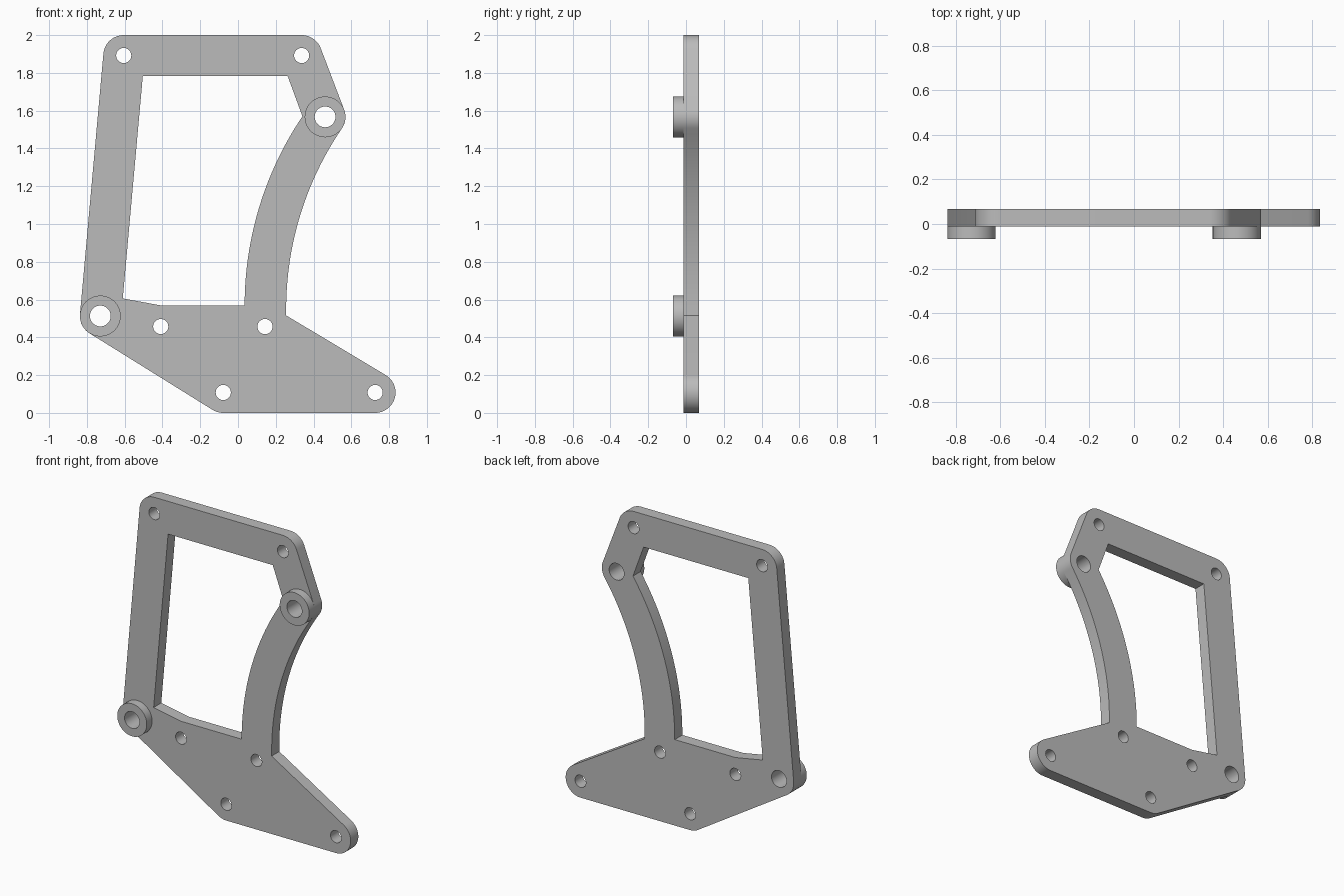
import bpy, bmesh
from math import sin, cos, acos, asin, atan2, hypot, pi, radians
from mathutils import Matrix

cube = bpy.data.objects.get("Cube")
if cube:
    bpy.data.objects.remove(cube, do_unlink=True)

grey = bpy.data.materials.new("plain_grey")
grey.use_nodes = True
colour = (0.5, 0.5, 0.5, 1)
grey.diffuse_color = colour
grey.node_tree.nodes["Principled BSDF"].inputs["Base Color"].default_value = colour


def circle(x, z, r, n=48):
    return [(x + r * cos(2 * pi * i / n), z + r * sin(2 * pi * i / n)) for i in range(n)]


def bow(x, z, radius, height, n=28):
    """Arc starting vertical at (x, z) and leaning to the right as it rises."""
    top = asin(height / radius)
    return [(x + radius * (1 - cos(top * i / n)), z + radius * sin(top * i / n))
            for i in range(n + 1)]


def belt(nodes):
    """Counter-clockwise outline around (x, z, radius) nodes joined by tangents."""
    normals = []
    for (x0, z0, r0), (x1, z1, r1) in zip(nodes, nodes[1:] + nodes[:1]):
        ratio = max(-1, min(1, (r0 - r1) / hypot(x1 - x0, z1 - z0)))
        normals.append(atan2(z1 - z0, x1 - x0) - acos(ratio))
    points = []
    for i, (x, z, r) in enumerate(nodes):
        if r == 0:
            points.append((x, z))
            continue
        start = normals[i - 1]
        sweep = (normals[i] - start) % (2 * pi)
        steps = max(3, int(sweep / radians(6)))
        for k in range(steps + 1):
            a = start + sweep * k / steps
            points.append((x + r * cos(a), z + r * sin(a)))
    return points


def slab(name, loops, y_front, y_back):
    """Extrude an outline with holes between two depths."""
    curve = bpy.data.curves.new(name + "_profile", 'CURVE')
    curve.dimensions = '2D'
    curve.fill_mode = 'BOTH'
    curve.extrude = (y_back - y_front) / 2
    for loop in loops:
        spline = curve.splines.new('POLY')
        spline.points.add(len(loop) - 1)
        for p, (x, z) in zip(spline.points, loop):
            p.co = (x, z, 0, 1)
        spline.use_cyclic_u = True
    helper = bpy.data.objects.new(name + "_helper", curve)
    mesh = bpy.data.meshes.new_from_object(helper)
    bpy.data.objects.remove(helper)
    bpy.data.curves.remove(curve)

    bm = bmesh.new()
    bm.from_mesh(mesh)
    bmesh.ops.remove_doubles(bm, verts=bm.verts, dist=0.0001)
    bm.transform(Matrix.Translation((0, (y_front + y_back) / 2, 0))
                 @ Matrix.Rotation(radians(90), 4, 'X'))
    bmesh.ops.recalc_face_normals(bm, faces=bm.faces)
    bm.to_mesh(mesh)
    bm.free()

    mesh.name = name
    mesh.materials.clear()
    mesh.materials.append(grey)
    obj = bpy.data.objects.new(name, mesh)
    bpy.context.collection.objects.link(obj)
    bpy.ops.object.select_all(action='DESELECT')
    obj.select_set(True)
    bpy.context.view_layer.objects.active = obj
    bpy.ops.object.shade_smooth_by_angle(angle=radians(30))
    return obj


R = 0.108                      # corner and boss radius
BOLT, PIVOT = 0.04, 0.055      # hole radii
FRONT, FACE, BACK = -0.068, -0.012, 0.068

# Hole positions
foot, toe = (-0.078, R), (0.726, R)
top_left, top_right = (-0.605, 1.892), (0.337, 1.892)
pivots = {"right_boss": (-0.729, 0.513), "left_boss": (0.461, 1.567)}
bolts = [foot, toe, top_left, top_right, (-0.409, 0.457), (0.143, 0.457)]

# Outer edge, with the concave side of the curved arm
arm_edge = [(x, z, 0) for x, z in bow(0.255, 0.55, 1.696, 0.956)[:-1]]
outer = belt([(*foot, R), (*toe, R), (0.255, 0.516, 0)] + arm_edge
             + [(*pivots["left_boss"], R), (*top_right, R), (*top_left, R),
                (*pivots["right_boss"], R)])

# Large window
window = bow(0.035, 0.569, 1.79, 1.001) + [
    (0.263, 1.783), (-0.504, 1.783), (-0.61, 0.606), (-0.409, 0.569)]

# Frame plate with window, bolt holes and pivot holes
slab("frame_plate",
     [outer, window] + [circle(*b, BOLT) for b in bolts]
     + [circle(*p, PIVOT) for p in pivots.values()], FACE, BACK)

# Raised bosses on the front face
for name, p in pivots.items():
    slab(name, [circle(*p, R), circle(*p, PIVOT)], FRONT, FACE)
